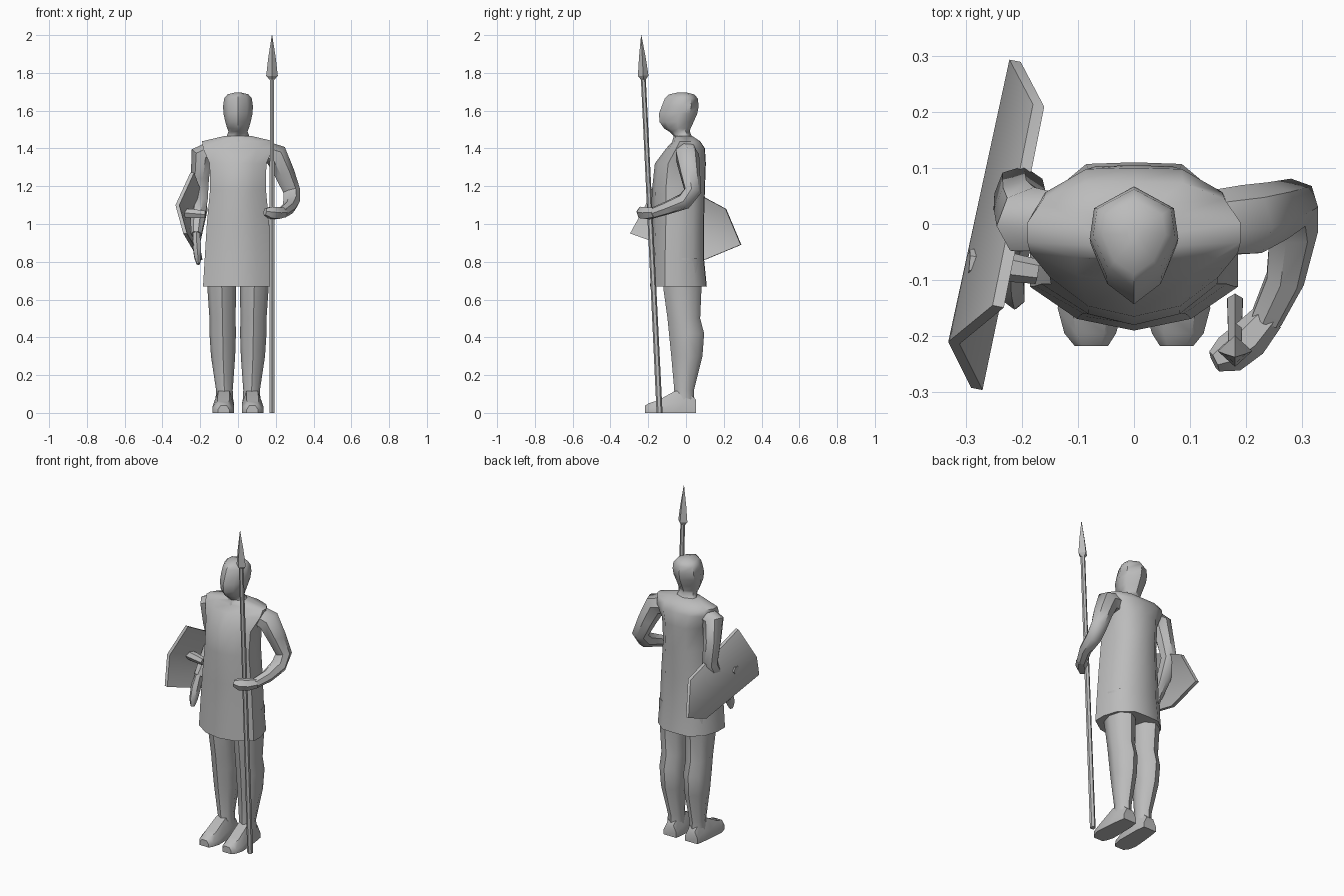
import bpy, bmesh, math
from mathutils import Vector

if "Cube" in bpy.data.objects:
    bpy.data.objects.remove(bpy.data.objects["Cube"])

grey = bpy.data.materials.new("plain grey")
grey.diffuse_color = (0.5, 0.5, 0.5, 1)
grey.use_nodes = True
grey.node_tree.nodes["Principled BSDF"].inputs["Base Color"].default_value = grey.diffuse_color


def finish(name, bm, angle=50):
    bmesh.ops.recalc_face_normals(bm, faces=bm.faces)
    me = bpy.data.meshes.new(name)
    bm.to_mesh(me)
    bm.free()
    me.materials.append(grey)
    ob = bpy.data.objects.new(name, me)
    bpy.context.collection.objects.link(ob)
    bpy.ops.object.select_all(action='DESELECT')
    ob.select_set(True)
    bpy.context.view_layer.objects.active = ob
    if angle:
        bpy.ops.object.shade_smooth_by_angle(angle=math.radians(angle))
    return ob


def loft(name, rings, angle=50):
    """Skin a list of equal-length point rings and cap both ends."""
    bm = bmesh.new()
    vs = [[bm.verts.new(p) for p in r] for r in rings]
    n = len(vs[0])
    for a, b in zip(vs, vs[1:]):
        for i in range(n):
            j = (i + 1) % n
            bm.faces.new((a[i], a[j], b[j], b[i]))
    bm.faces.new(vs[0])
    bm.faces.new(vs[-1])
    return finish(name, bm, angle)


def section(half, rows):
    """Symmetric outline scaled per row: z, centre x, half width, front y, back y."""
    full = half + [(-x, y) for x, y in half[-2:0:-1]]
    return [[(cx + x * hx, (yf + yb) / 2 + y * (yb - yf) / 2, z) for x, y in full]
            for z, cx, hx, yf, yb in rows]


def tube(name, path, sides=7, squash=1.0, angle=50):
    """Tapered limb through (x, y, z, radius) points."""
    pts = [Vector(p[:3]) for p in path]
    rings = []
    side = None
    for i, p in enumerate(pts):
        t = (pts[min(i + 1, len(pts) - 1)] - pts[max(i - 1, 0)]).normalized()
        if side is None:
            side = Vector((0, 1, 0))
        side = (side - t * side.dot(t)).normalized()
        up = t.cross(side)
        r = path[i][3]
        rings.append([p + side * (r * math.cos(a)) + up * (r * squash * math.sin(a))
                      for a in (2 * math.pi * k / sides for k in range(sides))])
    return loft(name, rings, angle)


# Tunic
body = [(0, -1), (.55, -.86), (1, -.48), (1, 0), (.85, .58), (.46, .98), (0, 1)]
loft("tunic", section(body, [
    (.67, 0, .185, -.19, .11), (.82, 0, .176, -.183, .095), (1.0, 0, .165, -.178, .095),
    (1.18, 0, .148, -.18, .10), (1.32, 0, .15, -.165, .105), (1.40, 0, .185, -.105, .10),
    (1.438, 0, .19, -.07, .075), (1.465, 0, .075, -.065, .035)]))

# Head and neck
skull = [(0, -1), (.62, -.64), (1, .05), (.9, .6), (0, 1)]
loft("head", section(skull, [
    (1.43, 0, .09, -.075, .05), (1.465, 0, .06, -.065, .03), (1.49, 0, .05, -.09, .02),
    (1.505, 0, .057, -.115, .024), (1.54, 0, .067, -.14, .04), (1.585, 0, .077, -.143, .06),
    (1.625, 0, .079, -.128, .067), (1.665, 0, .073, -.112, .062),
    (1.686, 0, .056, -.09, .044), (1.697, 0, .012, -.04, .0)]))

# Legs and feet
oval = [(0, -1), (.72, -.7), (1, 0), (.72, .7), (0, 1)]
for s, word in ((-1, "left"), (1, "right")):
    loft(word + "_leg", section(oval, [
        (.82, s * .09, .08, -.125, .08), (.66, s * .086, .076, -.12, .082),
        (.50, s * .082, .069, -.098, .075), (.42, s * .081, .070, -.09, .096),
        (.30, s * .079, .064, -.078, .087), (.12, s * .072, .044, -.062, .042),
        (.05, s * .072, .048, -.07, .045)]))
    loft(word + "_foot", [
        [(s * cx + hx * px, y, h * pz) for px, pz in
         ((-1, 0), (-1, .45), (-.55, 1), (.55, 1), (1, .45), (1, 0))]
        for y, cx, hx, h in ((.052, .072, .042, .07), (.0, .072, .05, .125),
                             (-.06, .075, .054, .115), (-.15, .078, .058, .065),
                             (-.195, .078, .046, .052), (-.217, .076, .03, .038))])

# Bent arm holding the spear
tube("right_arm", [
    (.14, .0, 1.38, .06), (.20, .005, 1.365, .065), (.245, .02, 1.27, .055),
    (.283, .035, 1.175, .047), (.283, -.01, 1.12, .045), (.268, -.10, 1.085, .036),
    (.235, -.17, 1.06, .03)])
tube("right_hand", [
    (.24, -.165, 1.06, .029), (.205, -.205, 1.057, .036), (.17, -.232, 1.06, .035),
    (.143, -.245, 1.065, .02)], 6)

# Lowered arm behind the shield
tube("left_arm", [
    (-.14, .0, 1.385, .055), (-.188, .005, 1.372, .062), (-.2, .03, 1.25, .05),
    (-.203, .058, 1.13, .046), (-.212, .0, 1.03, .04), (-.22, -.065, .945, .029)])
tube("left_hand", [
    (-.22, -.06, .95, .028), (-.218, -.095, .885, .036),
    (-.213, -.125, .825, .03), (-.21, -.138, .788, .014)], 6, .7)

# Shield: plate folded along an outer ridge
bm = bmesh.new()
outer = [Vector(p) for p in (
    (-.331, -.21, 1.10), (-.252, -.145, 1.272), (-.18, .213, 1.08),
    (-.222, .293, .89), (-.208, .10, .81), (-.29, -.292, .95))]
inward = Vector((.02, -.004, 0))
o = [bm.verts.new(p) for p in outer]
n = [bm.verts.new(p + inward) for p in outer]
for v in (o, n):
    bm.faces.new((v[0], v[1], v[2], v[3]))
    bm.faces.new((v[0], v[3], v[4], v[5]))
for i in range(6):
    j = (i + 1) % 6
    bm.faces.new((o[i], o[j], n[j], n[i]))
finish("shield", bm, 60)

# Shield strap across the forearm
tube("shield_strap", [(-.295, -.07, 1.06, .026), (-.235, -.075, 1.055, .027),
                      (-.172, -.085, 1.05, .022)], 6)

# Spear, leaning slightly forward
def along(z, r):
    return (.18, -.14 - .0485 * z, z, r)

tube("spear_shaft", [along(0, .016), along(1.78, .013)], 6)
tube("spear_head", [along(1.765, .013), along(1.785, .028), along(1.88, .018),
                    along(2.0, .001)], 4, 1.1, 30)
